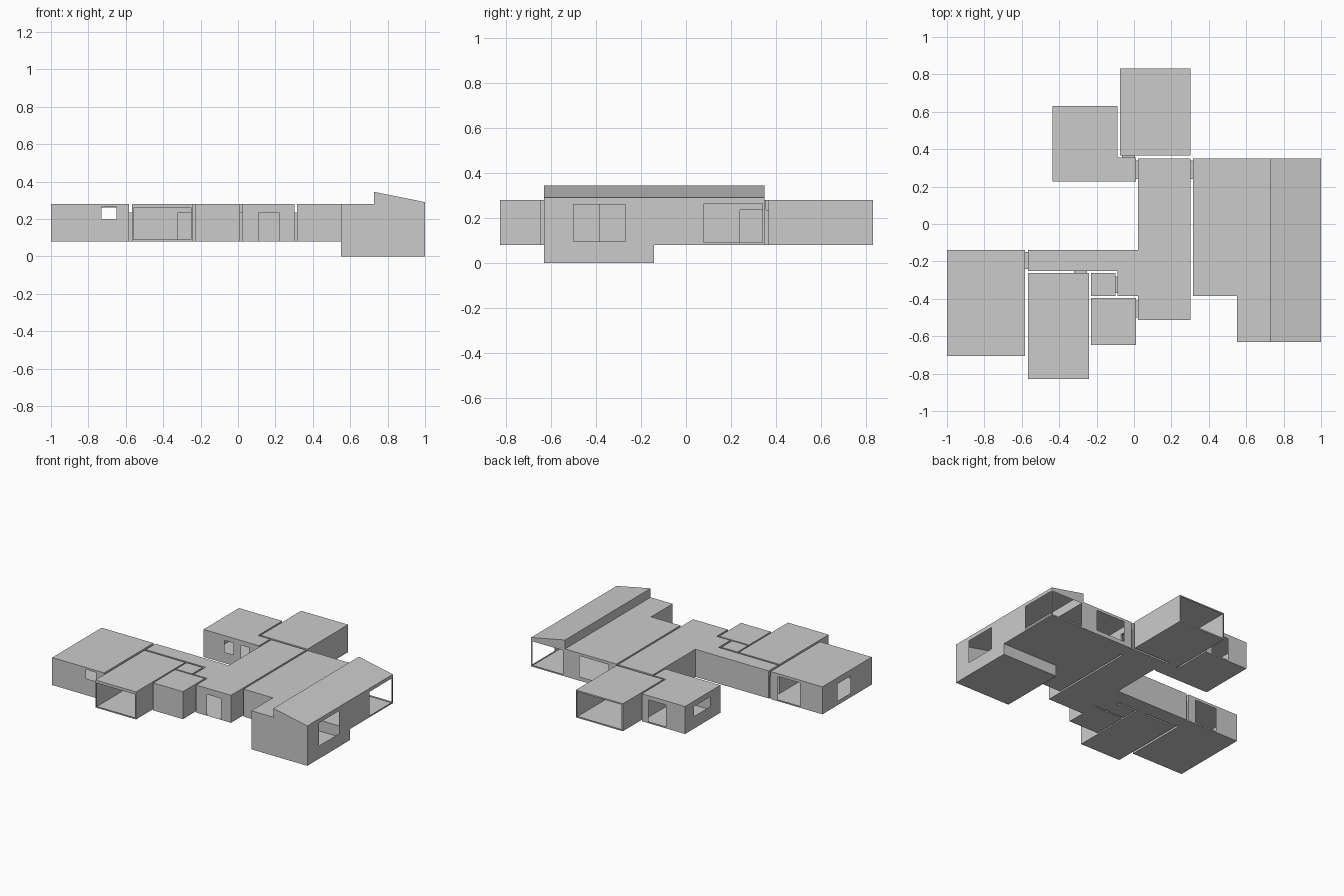
import bpy, bmesh
from mathutils import Vector

if "Cube" in bpy.data.objects:
    bpy.data.objects.remove(bpy.data.objects["Cube"])

LO, HI, DOOR = 0.08, 0.28, 0.235   # floor, ceiling and door-head heights


def finish(bm, name):
    bmesh.ops.remove_doubles(bm, verts=bm.verts, dist=0.0005)
    bmesh.ops.recalc_face_normals(bm, faces=bm.faces)
    me = bpy.data.meshes.new(name)
    bm.to_mesh(me)
    bm.free()
    ob = bpy.data.objects.new(name, me)
    bpy.context.collection.objects.link(ob)
    return ob


def poly(bm, pts):
    return bm.faces.new([bm.verts.new(p) for p in pts])


def slab(bm, pts, z):
    poly(bm, [(x, y, z) for x, y in pts])


def wall(bm, p, q, z0, z1, holes=()):
    """Sheet wall from p to q; each hole is (a, b, low, high) along the wall axis."""
    ax = 0 if abs(p[0] - q[0]) > abs(p[1] - q[1]) else 1
    fixed = p[1 - ax]
    us = sorted({p[ax], q[ax]} | {u for h in holes for u in h[:2]})
    zs = sorted({z0, z1} | {z for h in holes for z in h[2:]})

    def pt(u, z):
        return (u, fixed, z) if ax == 0 else (fixed, u, z)

    for a, b in zip(us, us[1:]):
        for c, d in zip(zs, zs[1:]):
            u, z = (a + b) / 2, (c + d) / 2
            if not any(h[0] < u < h[1] and h[2] < z < h[3] for h in holes):
                poly(bm, [pt(a, c), pt(b, c), pt(b, d), pt(a, d)])


def walls(bm, pts, z0, z1, holes):
    """Walls round an outline; holes maps the index of a wall to its openings."""
    for i, p in enumerate(pts):
        wall(bm, p, pts[(i + 1) % len(pts)], z0, z1, holes.get(i, ()))


def room(name, pts, holes):
    bm = bmesh.new()
    slab(bm, pts, LO)
    slab(bm, pts, HI)
    walls(bm, pts, LO, HI, holes)
    finish(bm, name)


def rect(x0, x1, y0, y1):
    # wall order: 0 front, 1 right, 2 back, 3 left
    return [(x0, y0), (x1, y0), (x1, y1), (x0, y1)]


def door(a, b):
    return (a, b, LO, DOOR)


def reveal(name, x0, x1, y0, y1, along_x):
    """Short four-sided passage joining two rooms through the wall gap."""
    bm = bmesh.new()
    r = rect(x0, x1, y0, y1)
    slab(bm, r, LO)
    slab(bm, r, DOOR)
    for i in ((0, 2) if along_x else (1, 3)):
        wall(bm, r[i], r[(i + 1) % 4], LO, DOOR)
    finish(bm, name)


# Left wing
room("left_bedroom", rect(-1, -0.583, -0.705, -0.138), {
    0: [(-0.73, -0.65, 0.20, 0.265)],
    1: [door(-0.24, -0.15)],
    2: [(-0.82, -0.645, 0.09, 0.26)],
    3: [(-0.46, -0.31, 0.11, 0.235)]})
room("front_bedroom", rect(-0.567, -0.24, -0.828, -0.263), {
    0: [(-0.56, -0.25, 0.09, 0.26)],
    2: [door(-0.32, -0.25)]})
room("bathroom", rect(-0.23, 0.01, -0.647, -0.395), {1: [door(-0.5, -0.41)]})
room("closet", rect(-0.23, -0.1, -0.385, -0.263), {1: [door(-0.37, -0.28)]})

# Central hall with its corridor
hall = [(-0.567, -0.138), (-0.567, -0.25), (-0.087, -0.25), (-0.087, -0.385),
        (0.022, -0.385), (0.022, -0.512), (0.302, -0.512), (0.302, 0.35),
        (0.022, 0.35), (0.022, -0.138)]
room("hall", hall, {
    0: [door(-0.24, -0.15)],
    1: [door(-0.32, -0.25)],
    2: [door(-0.37, -0.28)],
    4: [door(-0.5, -0.41)],
    5: [(0.11, 0.22, LO, DOOR)],
    6: [door(0.24, 0.34)],
    8: [door(0.24, 0.34)]})

# Back wing
study = [(-0.435, 0.226), (0.01, 0.226), (0.01, 0.355), (-0.087, 0.355),
         (-0.087, 0.632), (-0.435, 0.632)]
room("study", study, {
    0: [(-0.265, -0.195, 0.16, 0.245), (-0.135, -0.07, 0.13, 0.245)],
    1: [door(0.24, 0.34)],
    2: [door(-0.065, 0.005)],
    4: [(-0.28, -0.14, 0.09, 0.25)],
    5: [(0.345, 0.53, 0.17, 0.24)]})
room("back_bedroom", rect(-0.075, 0.302, 0.366, 0.832), {
    0: [door(-0.065, 0.005)],
    2: [(-0.065, 0.292, 0.09, 0.27)]})

# Door reveals between rooms
reveal("left_bedroom_reveal", -0.583, -0.567, -0.24, -0.15, True)
reveal("front_bedroom_reveal", -0.32, -0.25, -0.263, -0.25, False)
reveal("closet_reveal", -0.1, -0.087, -0.37, -0.28, True)
reveal("bathroom_reveal", 0.01, 0.022, -0.5, -0.41, True)
reveal("study_reveal", 0.01, 0.022, 0.24, 0.34, True)
reveal("back_bedroom_reveal", -0.065, 0.005, 0.355, 0.366, False)
reveal("living_reveal", 0.302, 0.315, 0.24, 0.34, True)

# Living room with sunken floor and sloped roof
bm = bmesh.new()
L, M, P, R, F, K, B, S = 0.315, 0.55, 0.727, 1.0, -0.632, -0.385, 0.35, -0.142
outline = [(L, K), (M, K), (M, F), (R, F), (R, B), (L, B)]
walls(bm, outline, LO, HI, {
    3: [(-0.5, -0.27, 0.095, 0.26), (0.08, 0.34, 0.09, 0.265)],
    4: [(0.38, 0.61, 0.11, 0.26), (0.745, 0.99, 0.09, 0.265)],
    5: [door(0.24, 0.34)]})
slab(bm, [(L, K), (M, K), (M, S), (R, S), (R, B), (L, B)], LO)
pit = rect(M, R, F, S)
slab(bm, pit, 0)
walls(bm, pit, 0, LO, {})
slab(bm, [(L, K), (M, K), (M, F), (P, F), (P, B), (L, B)], HI)
TOP, EAVE = 0.345, 0.29
wall(bm, (P, F), (P, B), HI, TOP)
wall(bm, (R, F), (R, B), HI, EAVE)
poly(bm, [(P, F, TOP), (R, F, EAVE), (R, B, EAVE), (P, B, TOP)])
for y in (F, B):
    poly(bm, [(P, y, HI), (R, y, HI), (R, y, EAVE), (P, y, TOP)])
finish(bm, "living_room")
